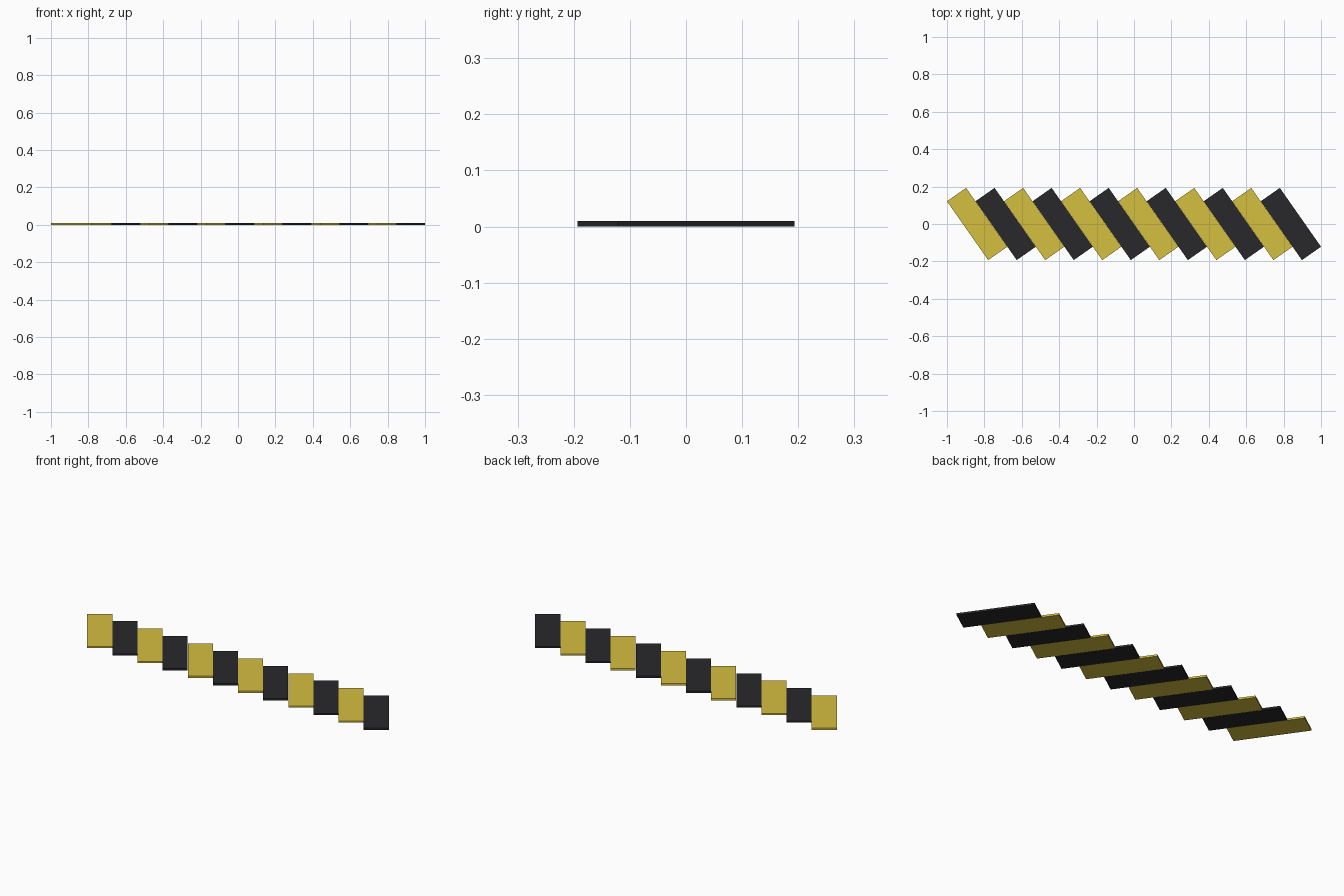
import bpy, math

if "Cube" in bpy.data.objects:
    bpy.data.objects.remove(bpy.data.objects["Cube"])

COUNT, PITCH = 12, 0.1525
ANGLE = math.radians(35)
WIDTH, LENGTH, THICK = 0.1245, 0.384, 0.01


def material(name, color):
    m = bpy.data.materials.new(name)
    m.diffuse_color = color
    m.use_nodes = True
    m.node_tree.nodes["Principled BSDF"].inputs["Base Color"].default_value = m.diffuse_color
    return m


yellow = material("yellow_paint", (0.66, 0.52, 0.05, 1))
black = material("black_paint", (0.022, 0.022, 0.024, 1))

# Row of slanted hazard stripes, alternating yellow and black
for i in range(COUNT):
    x = (i - (COUNT - 1) / 2) * PITCH
    bpy.ops.mesh.primitive_cube_add(size=1, location=(x, 0, THICK / 2),
                                    rotation=(0, 0, ANGLE))
    stripe = bpy.context.object
    stripe.scale = (WIDTH, LENGTH, THICK)
    is_black = i % 2
    stripe.name = f"{'black' if is_black else 'yellow'}_stripe_{i // 2 + 1}"
    stripe.data.materials.append(black if is_black else yellow)
